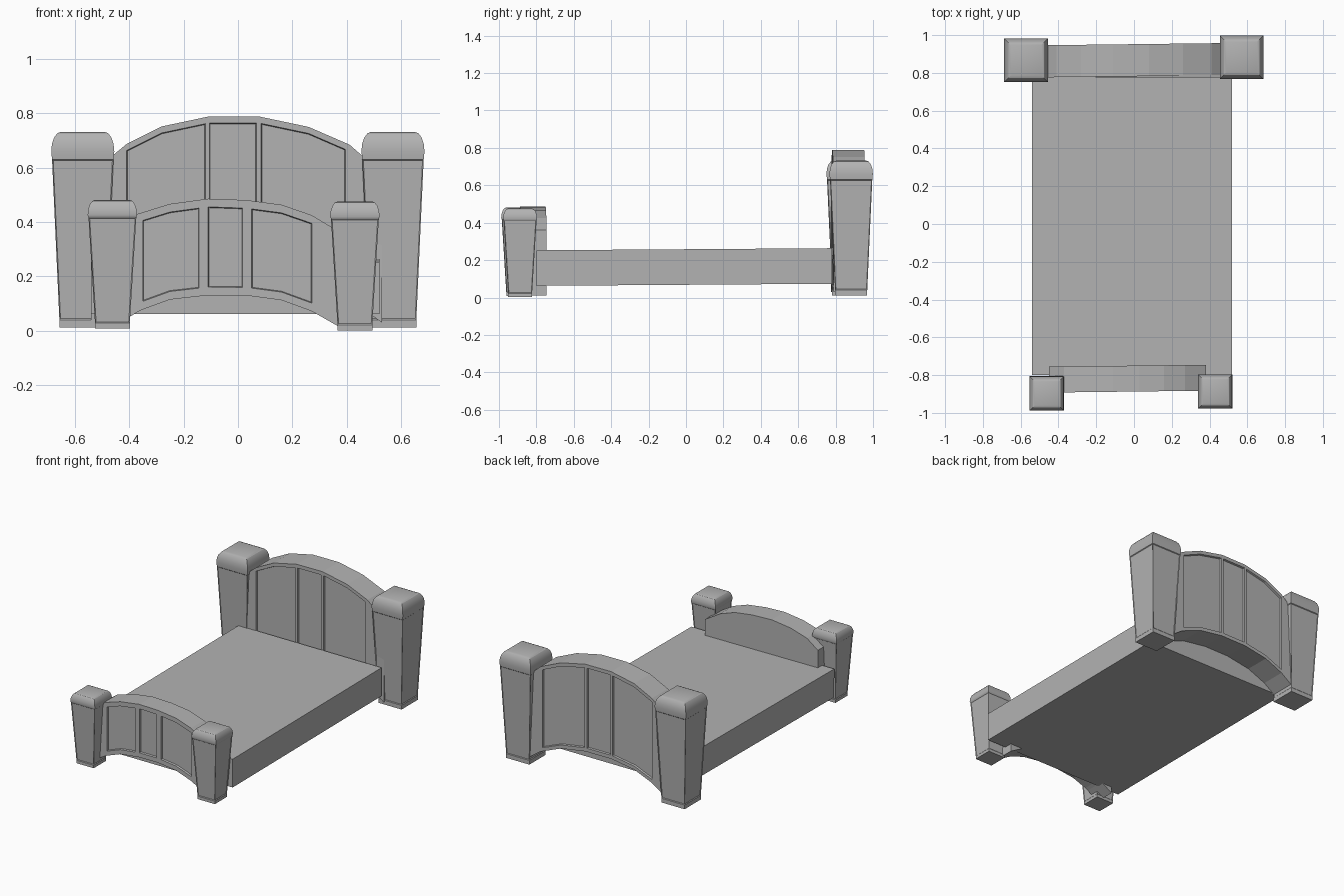
import bpy, bmesh
from math import sin, cos, pi
from mathutils import Matrix, Vector

cube = bpy.data.objects.get("Cube")
if cube:
    bpy.data.objects.remove(cube, do_unlink=True)

GREY = 0.45
grey = bpy.data.materials.new("plain grey")
grey.use_nodes = True
grey.diffuse_color = (GREY, GREY, GREY, 1)
grey.node_tree.nodes["Principled BSDF"].inputs["Base Color"].default_value = (GREY, GREY, GREY, 1)


def finish(bm, name, smooth=False):
    """Turn a bmesh into a named grey object."""
    bmesh.ops.recalc_face_normals(bm, faces=bm.faces)
    mesh = bpy.data.meshes.new(name)
    bm.to_mesh(mesh)
    bm.free()
    mesh.materials.append(grey)
    obj = bpy.data.objects.new(name, mesh)
    bpy.context.collection.objects.link(obj)
    if smooth:
        bpy.ops.object.select_all(action='DESELECT')
        obj.select_set(True)
        bpy.context.view_layer.objects.active = obj
        bpy.ops.object.shade_smooth_by_angle(angle=pi / 6)
    return obj


def post(name, x, y, z0, foot, neck, top, foot_half, cap_half, round_size):
    """Square flared post: plinth, panelled shaft and a rounded cap."""
    sections = [(foot_half, z0), (foot_half, foot), (cap_half - 0.003, neck)]
    for i in range(5):
        a = i / 4 * pi / 2
        sections.append((cap_half - round_size * (1 - cos(a)),
                         top - round_size * 2 * (1 - sin(a))))
    bm = bmesh.new()
    rings = [[bm.verts.new((x + sx * h, y + sy * h, z))
              for sx, sy in ((-1, -1), (1, -1), (1, 1), (-1, 1))] for h, z in sections]
    shaft = []
    for r, (low, high) in enumerate(zip(rings, rings[1:])):
        for i in range(4):
            j = (i + 1) % 4
            f = bm.faces.new((low[i], low[j], high[j], high[i]))
            if r == 1:
                shaft.append(f)
    bm.faces.new(rings[0][::-1])
    bm.faces.new(rings[-1])
    bm.normal_update()
    bmesh.ops.inset_individual(bm, faces=shaft, thickness=0.006, depth=-0.004)
    finish(bm, name, True)


def height(points, x):
    """Height of a straight-segment arch at x."""
    for (xa, za), (xb, zb) in zip(points, points[1:]):
        if x <= xb:
            return za + (zb - za) * (x - xa) / (xb - xa)
    return points[-1][1]


def board(name, top, bottom, panels, margin, y_front, y_back, turn, both_sides):
    """Arched board with sunk panels that follow the arch."""
    xs = sorted({x for x, _ in top} | {x for pair in panels for x in pair})
    bm = bmesh.new()

    def sheet(y):
        columns = []
        for x in xs:
            lo, hi = height(bottom, x), height(top, x)
            columns.append([bm.verts.new((x, y + turn * x, z))
                            for z in (lo, lo + margin, hi - margin, hi)])
        return columns

    front, back = sheet(y_front), sheet(y_back)
    sunk = [[] for _ in range(2 * len(panels))]
    for i in range(len(xs) - 1):
        middle = (xs[i] + xs[i + 1]) / 2
        for side, g in enumerate((front, back)):
            for k in range(3):
                quad = [g[i][k], g[i + 1][k], g[i + 1][k + 1], g[i][k + 1]]
                f = bm.faces.new(quad if side == 0 else quad[::-1])
                for p, (a, b) in enumerate(panels):
                    if k == 1 and a < middle < b and (side in both_sides):
                        sunk[2 * p + side].append(f)
        # Top and underside of the arch
        for k in (0, 3):
            bm.faces.new((front[i][k], front[i + 1][k], back[i + 1][k], back[i][k]))
    for i in (0, -1):
        for k in range(3):
            bm.faces.new((front[i][k], front[i][k + 1], back[i][k + 1], back[i][k]))
    bmesh.ops.recalc_face_normals(bm, faces=bm.faces)
    for faces in sunk:
        if faces:
            bmesh.ops.inset_region(bm, faces=faces, thickness=0.003, depth=-0.012,
                                   use_even_offset=True)
    finish(bm, name)


# Mattress base, rising slightly toward the head
bm = bmesh.new()
bmesh.ops.create_cube(bm, size=1, matrix=Matrix.Translation((-0.01, -0.01, 0.163))
                      @ Matrix.Rotation(0.007, 4, 'X') @ Matrix.Diagonal((1.06, 1.58, 0.19, 1)))
finish(bm, "mattress")

# Corner posts
post("head_post_right", -0.571, 0.867, 0.012, 0.04, 0.63, 0.732, 0.086, 0.116, 0.036)
post("head_post_left", 0.570, 0.883, 0.012, 0.04, 0.63, 0.732, 0.086, 0.116, 0.036)
post("foot_post_right", -0.462, -0.897, 0.008, 0.028, 0.418, 0.482, 0.064, 0.091, 0.028)
post("foot_post_left", 0.430, -0.887, 0.002, 0.022, 0.412, 0.476, 0.064, 0.091, 0.028)

# Headboard, panelled front and back
board("headboard",
      [(-0.54, 0.58), (-0.41, 0.687), (-0.28, 0.752), (-0.11, 0.788), (0.08, 0.788),
       (0.26, 0.75), (0.41, 0.685), (0.53, 0.58)],
      [(-0.54, 0.03), (-0.41, 0.12), (-0.28, 0.175), (-0.11, 0.203), (0.08, 0.203),
       (0.26, 0.175), (0.41, 0.115), (0.53, 0.03)],
      [(-0.41, -0.12), (-0.105, 0.068), (0.085, 0.395)],
      0.024, 0.782, 0.952, 0.012, (0, 1))

# Footboard, panelled on the outside only
board("footboard",
      [(-0.45, 0.37), (-0.37, 0.43), (-0.25, 0.467), (-0.11, 0.486), (0.03, 0.481),
       (0.16, 0.464), (0.27, 0.426), (0.38, 0.36)],
      [(-0.45, 0.02), (-0.36, 0.075), (-0.25, 0.115), (-0.1, 0.132), (0.03, 0.13),
       (0.18, 0.11), (0.3, 0.06), (0.38, 0.01)],
      [(-0.35, -0.143), (-0.11, 0.017), (0.05, 0.272)],
      0.03, -0.887, -0.75, 0.012, (0,))
